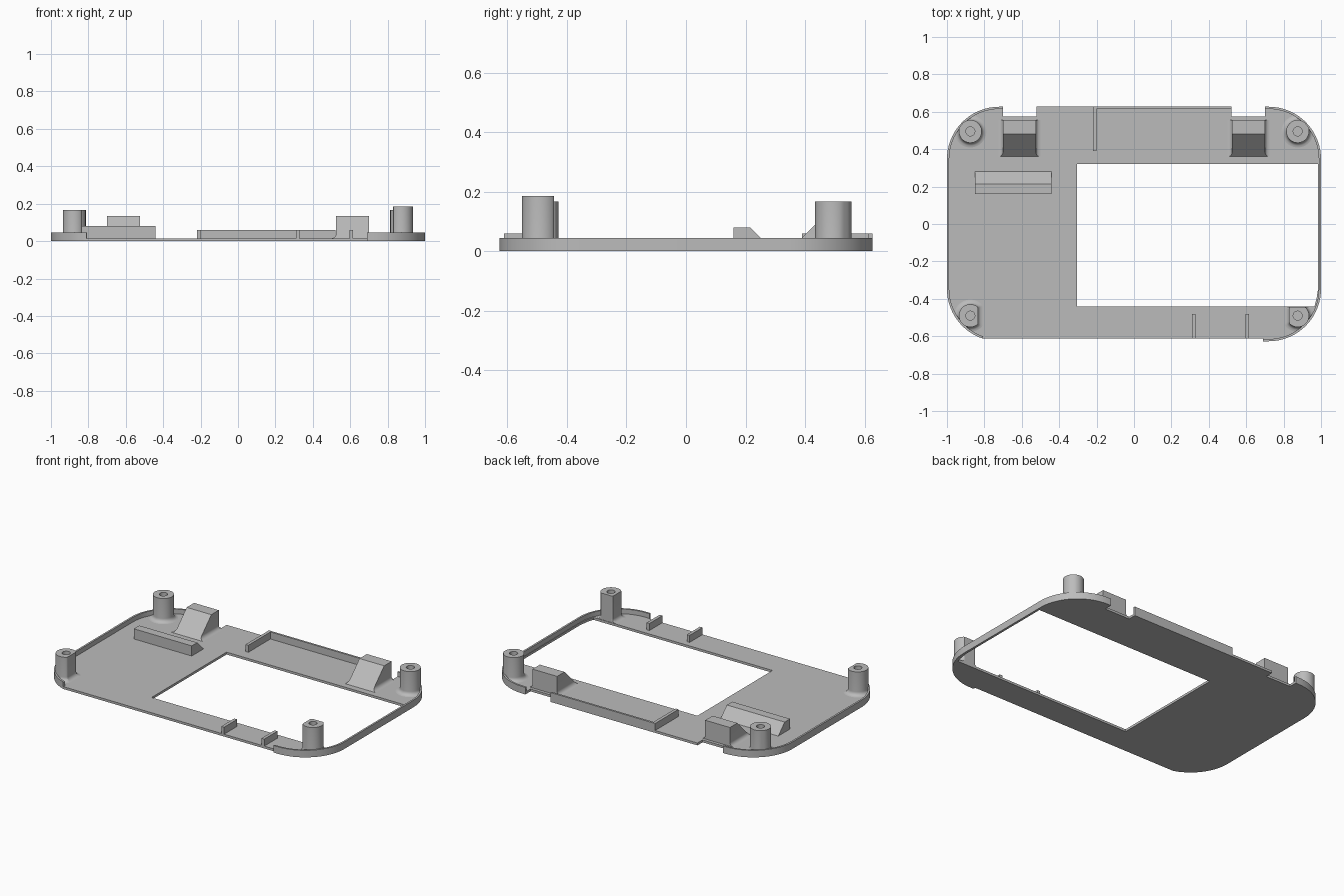
import bpy, bmesh, math
from math import cos, sin, radians, sqrt

cube = bpy.data.objects.get("Cube")
if cube:
    bpy.data.objects.remove(cube)

grey = bpy.data.materials.new("plain grey")
grey.use_nodes = True
COLOUR = (0.5, 0.5, 0.5, 1)
grey.diffuse_color = COLOUR
grey.node_tree.nodes["Principled BSDF"].inputs["Base Color"].default_value = COLOUR

FLOOR, RIM_TOP, RIB_TOP = 0.015, 0.045, 0.06
CX, CY, R = 0.72, 0.347, 0.28          # corner arc centres and radius
BACK, FRONT = 0.627, -0.612
FILLET = 0.025
parts = []


def finish(name, bm):
    bmesh.ops.remove_doubles(bm, verts=bm.verts, dist=1e-5)
    bmesh.ops.recalc_face_normals(bm, faces=bm.faces)
    mesh = bpy.data.meshes.new(name)
    bm.to_mesh(mesh)
    bm.free()
    mesh.materials.append(grey)
    obj = bpy.data.objects.new(name, mesh)
    bpy.context.collection.objects.link(obj)
    parts.append(obj)


def prism(name, loops, z0, z1):
    """Extrude a flat outline upward; further loops are holes."""
    bm = bmesh.new()
    edges = []
    for loop in loops:
        vs = [bm.verts.new((x, y, z0)) for x, y in loop]
        edges += [bm.edges.new((a, b)) for a, b in zip(vs, vs[1:] + vs[:1])]
    bmesh.ops.triangle_fill(bm, edges=edges, use_beauty=True, normal=(0, 0, 1))
    bmesh.ops.dissolve_limit(bm, angle_limit=0.01, verts=bm.verts, edges=bm.edges)
    ext = bmesh.ops.extrude_face_region(bm, geom=bm.faces[:], use_keep_orig=True)
    top = [g for g in ext["geom"] if isinstance(g, bmesh.types.BMVert)]
    bmesh.ops.translate(bm, verts=top, vec=(0, 0, z1 - z0))
    finish(name, bm)


def box(name, x0, x1, y0, y1, z1):
    prism(name, [[(x0, y0), (x1, y0), (x1, y1), (x0, y1)]], 0.005, z1)


def loft(name, rings):
    """Skin a stack of equal-sized rings and cap both ends."""
    bm = bmesh.new()
    rows = [[bm.verts.new(p) for p in ring] for ring in rings]
    for a, b in zip(rows, rows[1:]):
        for i in range(len(a)):
            j = (i + 1) % len(a)
            bm.faces.new((a[i], a[j], b[j], b[i]))
    bm.faces.new(rows[0])
    bm.faces.new(rows[-1])
    finish(name, bm)


def arc(sx, sy, a0, a1, r, n=18):
    return [(sx * CX + r * cos(radians(a0 + (a1 - a0) * i / n)),
             sy * CY + r * sin(radians(a0 + (a1 - a0) * i / n))) for i in range(n + 1)]


def right_path(inset=0):
    r = R - inset
    return ([(0.69, -BACK + inset)] + arc(1, -1, 270, 360, r)
            + arc(1, 1, 0, 90, r) + [(0.70, BACK - inset)])


def left_path(inset=0):
    r = R - inset
    return ([(-0.70, BACK - inset)] + arc(-1, 1, 90, 180, r)
            + arc(-1, -1, 180, 251.2, r))


def flare(z):
    """Extra width of the concave fillet where a part meets the floor."""
    h = min(max(z - FLOOR, 0), FILLET)
    return FILLET - sqrt(FILLET ** 2 - (FILLET - h) ** 2)


FILLET_LEVELS = [FLOOR + FILLET * (i / 6) ** 1.5 for i in range(7)]

# Floor plate with two back notches and the large opening
NOTCH = 0.575
outline = [(0.69, FRONT)] + right_path()
outline += [(0.70, NOTCH), (0.52, NOTCH), (0.52, BACK),
            (-0.52, BACK), (-0.52, NOTCH), (-0.70, NOTCH)] + left_path()
opening = [(-0.305, -0.44), (0.965, -0.44), (0.976, -0.40), (0.985, -0.34),
           (0.985, 0.32), (-0.305, 0.32)]
prism("floor_plate", [outline, opening], 0, FLOOR)

# Raised rim along both ends
for name, path in (("left_rim", right_path), ("right_rim", left_path)):
    prism(name, [path() + path(0.012)[::-1]], 0, RIM_TOP)

# Back wall and thin ribs
box("back_wall", -0.22, 0.52, 0.614, BACK, RIB_TOP)
box("back_rib", -0.22, -0.20, 0.39, BACK, RIB_TOP)
for name, x in (("front_rib_inner", 0.32), ("front_rib_outer", 0.605)):
    box(name, x - 0.01, x + 0.01, FRONT, -0.48, RIB_TOP)


# Screw posts: hollow, filleted, some trimmed flat
def post(name, sx, sy, top, trim_x=None, trim_y=None):
    px, py, radius = sx * 0.875, 0.495 if sy > 0 else -0.49, 0.061
    profile = [(radius + flare(z), z) for z in FILLET_LEVELS]
    profile += [(radius, top), (0.024, top), (0.024, FLOOR + 0.01)]
    rings = []
    for r, z in profile:
        ring = []
        for i in range(48):
            a = 2 * math.pi * i / 48
            x, y = r * cos(a), r * sin(a)
            if trim_x is not None:      # flat on the side facing the middle
                x = -sx * min(-sx * x, trim_x + flare(z))
            if trim_y is not None:
                y = min(y, trim_y)
            x, y = px + x, py + y
            dx, dy = x - sx * CX, y - sy * CY
            d = math.hypot(dx, dy)
            if d > R - 0.006 and dx * sx > 0 and dy * sy > 0:   # stay inside the corner
                k = (R - 0.006) / d
                x, y = sx * CX + dx * k, sy * CY + dy * k
            ring.append((x, y, z))
        rings.append(ring)
    loft(name, rings)


post("back_right_post", -1, 1, 0.167)
post("back_left_post", 1, 1, 0.167)
post("front_right_post", -1, -1, 0.167, trim_x=0.04)
post("front_left_post", 1, -1, 0.185, trim_x=0.045, trim_y=0.047)

# Sloped support blocks beside the notches
for name, x in (("right_support", -0.6125), ("left_support", 0.6125)):
    rings = []
    for z in FILLET_LEVELS + [0.135]:
        w = 0.0875 + flare(z)
        y0 = 0.48 - (0.135 - z)
        rings.append([(x - w, y0, z), (x + w, y0, z), (x + w, 0.555, z), (x - w, 0.555, z)])
    loft(name, rings)

# Long wedge bar with its slope facing the back
bar = [(0.16, 0.005), (0.16, 0.08), (0.215, 0.08), (0.28, 0.015), (0.28, 0.005)]
loft("wedge_bar", [[(x, y, z) for y, z in bar] for x in (-0.85, -0.44)])

# Smooth the rounded surfaces, keep the edges crisp
bpy.ops.object.select_all(action='DESELECT')
for obj in parts:
    obj.select_set(True)
bpy.context.view_layer.objects.active = parts[0]
bpy.ops.object.shade_smooth_by_angle(angle=radians(30))
